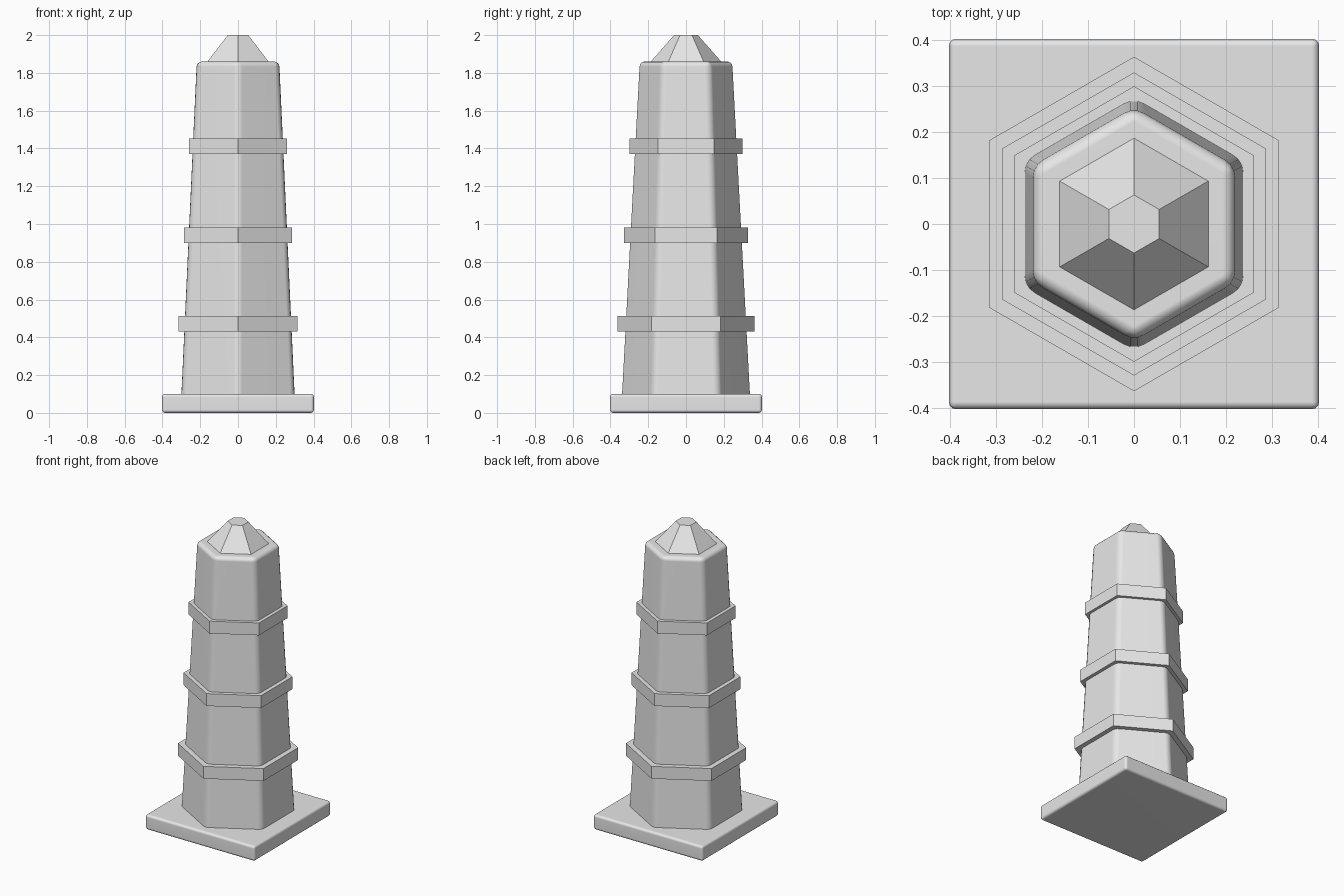
import bpy
import bmesh
from math import sin, cos, tau, radians

default = bpy.data.objects.get("Cube")
if default:
    bpy.data.objects.remove(default, do_unlink=True)

# Single stone colour
stone = bpy.data.materials.new("stone_grey")
stone.use_nodes = True
stone.diffuse_color = (0.8, 0.8, 0.8, 1)
bsdf = next(n for n in stone.node_tree.nodes if n.type == "BSDF_PRINCIPLED")
bsdf.inputs["Base Color"].default_value = stone.diffuse_color


def prism(name, sides, r_low, r_high, z_low, z_high, turn=0.0, bevel=0.0, segments=3):
    """Tapered prism with a corner towards +y, optionally with rounded edges."""
    bm = bmesh.new()
    loops = []
    for r, z in ((r_low, z_low), (r_high, z_high)):
        angles = [turn + tau * i / sides for i in range(sides)]
        loops.append([bm.verts.new((-r * sin(a), r * cos(a), z)) for a in angles])
    low, high = loops
    bm.faces.new(low[::-1])
    bm.faces.new(high)
    for i in range(sides):
        j = (i + 1) % sides
        bm.faces.new((low[i], low[j], high[j], high[i]))
    bmesh.ops.recalc_face_normals(bm, faces=bm.faces)
    mesh = bpy.data.meshes.new(name)
    bm.to_mesh(mesh)
    bm.free()
    mesh.materials.append(stone)
    obj = bpy.data.objects.new(name, mesh)
    bpy.context.collection.objects.link(obj)
    if bevel:
        mod = obj.modifiers.new("rounded_edges", "BEVEL")
        mod.width = bevel
        mod.segments = segments
        mod.limit_method = "ANGLE"
        mod.angle_limit = radians(30)
        mesh.shade_smooth()
        # Keeps the broad faces flat while the rounded edges shade smoothly
        normals = obj.modifiers.new("flat_faces", "WEIGHTED_NORMAL")
        normals.keep_sharp = True
    return obj


# Square foot plate
prism("base_plate", 4, 0.402 * 2 ** 0.5, 0.402 * 2 ** 0.5, 0, 0.1, turn=tau / 8, bevel=0.016)

# Tapering six-sided tower, its foot sunk into the plate
prism("tower_body", 6, 0.349, 0.252, 0.04, 1.86, bevel=0.026)

# Raised bands
for label, radius, z in (("lower", 0.363, 0.43), ("middle", 0.329, 0.9), ("upper", 0.299, 1.37)):
    prism(label + "_band", 6, radius, radius, z, z + 0.082)

# Truncated cap
prism("top_cap", 6, 0.188, 0.063, 1.858, 2.0)
